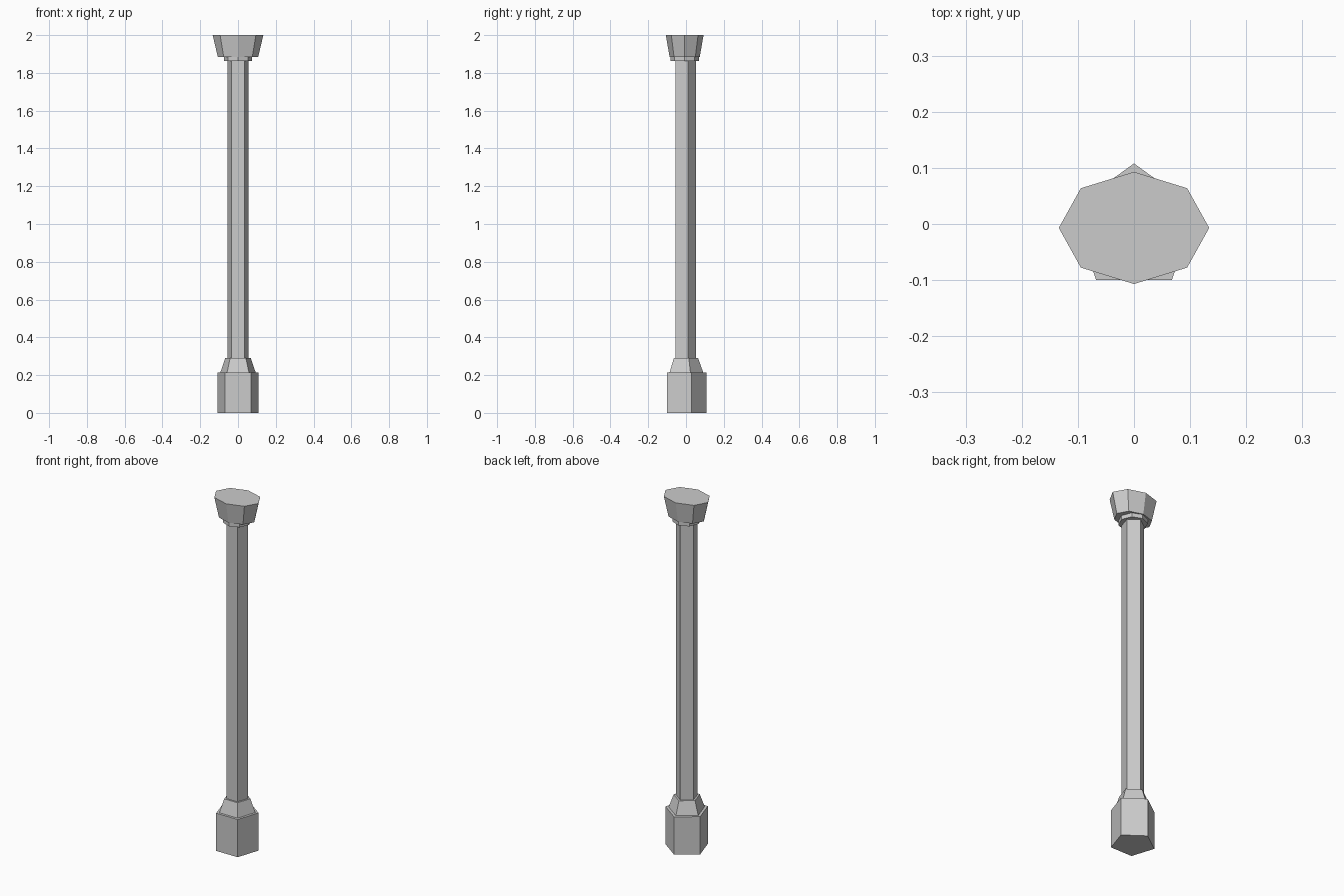
import bpy
import bmesh
import math

cube = bpy.data.objects.get("Cube")
if cube:
    bpy.data.objects.remove(cube, do_unlink=True)

CENTRE_Y = -0.007

# Single stone colour
stone = bpy.data.materials.new("grey_stone")
stone.use_nodes = True
colour = (0.6, 0.6, 0.6, 1.0)
stone.diffuse_color = colour
stone.node_tree.nodes["Principled BSDF"].inputs["Base Color"].default_value = colour


def prism(name, sides, z0, z1, r0, r1, depth=1.0):
    """Upright tapered prism with one corner facing the back."""
    bm = bmesh.new()
    rings = []
    for z, r in ((z0, r0), (z1, r1)):
        ring = []
        for i in range(sides):
            a = math.pi / 2 + math.tau * i / sides
            ring.append(bm.verts.new((r * math.cos(a), CENTRE_Y + r * depth * math.sin(a), z)))
        rings.append(ring)
    low, high = rings
    bm.faces.new(low[::-1])
    bm.faces.new(high)
    for i in range(sides):
        j = (i + 1) % sides
        bm.faces.new((low[i], low[j], high[j], high[i]))
    mesh = bpy.data.meshes.new(name)
    bm.to_mesh(mesh)
    bm.free()
    mesh.materials.append(stone)
    obj = bpy.data.objects.new(name, mesh)
    bpy.context.collection.objects.link(obj)


# Five-sided base, sloped collar and shaft
prism("base_block", 5, 0, 0.215, 0.115, 0.115)
prism("base_collar", 5, 0.215, 0.29, 0.098, 0.071)
prism("shaft", 5, 0.29, 1.862, 0.059, 0.059)

# Eight-sided neck ring and flared oval capital
prism("neck_ring", 8, 1.862, 1.885, 0.075, 0.075)
prism("capital", 8, 1.885, 2, 0.107, 0.134, depth=0.746)
